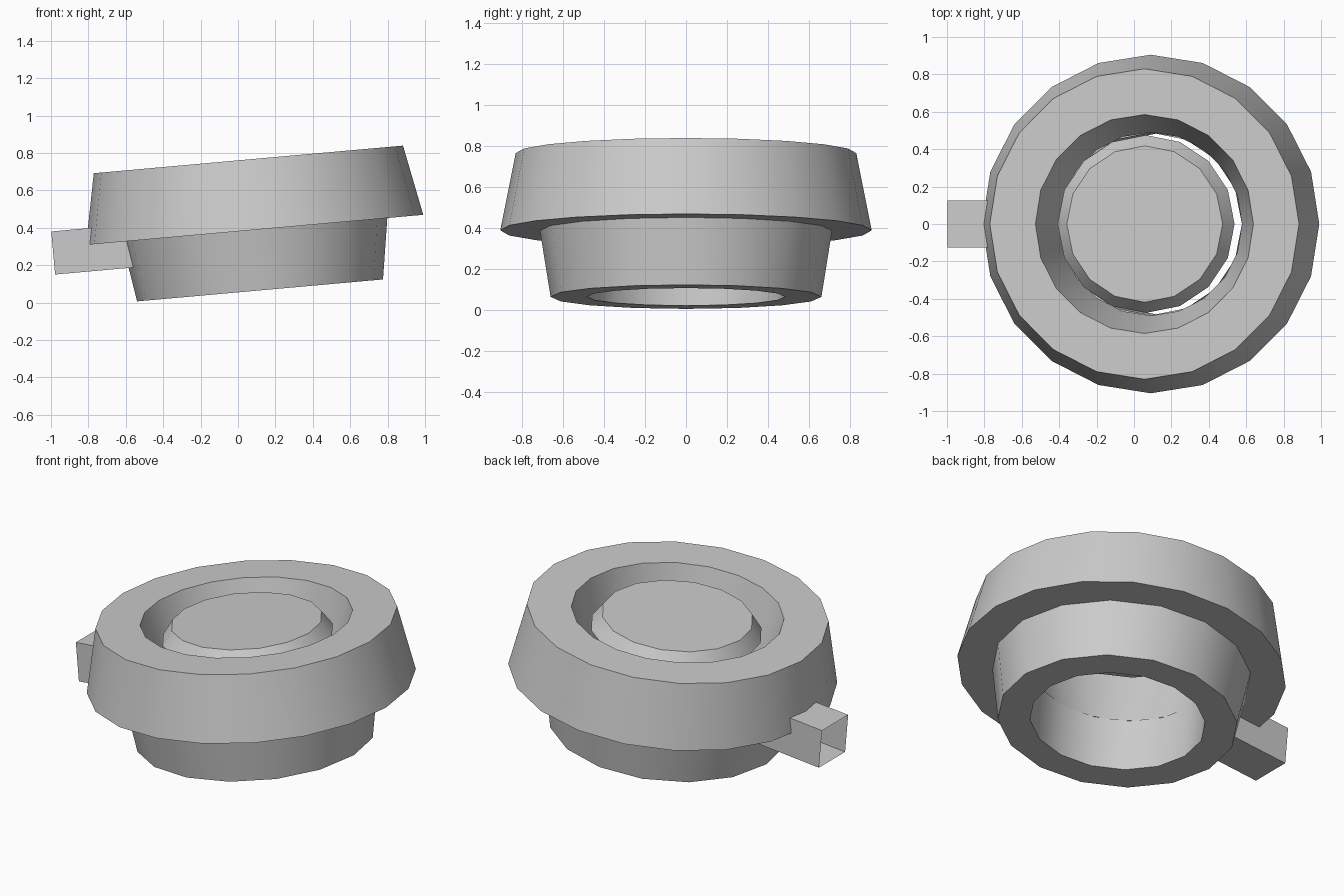
import bpy, bmesh, math
from mathutils import Matrix, Vector

cube = bpy.data.objects.get("Cube")
if cube:
    bpy.data.objects.remove(cube, do_unlink=True)

# One plain grey material
grey = bpy.data.materials.new("plain_grey")
grey.use_nodes = True
colour = (0.6, 0.6, 0.6, 1)
grey.diffuse_color = colour
grey.node_tree.nodes["Principled BSDF"].inputs["Base Color"].default_value = colour

# The whole assembly leans about the y axis
lean = Matrix.Translation((0.118, 0, 0.065)) @ Matrix.Rotation(math.radians(-5.1), 4, 'Y')


def add_object(name, bm, smooth=True):
    mesh = bpy.data.meshes.new(name)
    bm.to_mesh(mesh)
    bm.free()
    mesh.materials.append(grey)
    obj = bpy.data.objects.new(name, mesh)
    bpy.context.collection.objects.link(obj)
    obj.matrix_world = lean
    if smooth:
        bpy.ops.object.select_all(action='DESELECT')
        obj.select_set(True)
        bpy.context.view_layer.objects.active = obj
        bpy.ops.object.shade_smooth_by_angle(angle=math.radians(30))
    return obj


def lathe(name, profile, sides, closed=False, caps=False):
    """Turn an (r, z) profile, listed upward on the outside, around z."""
    bm = bmesh.new()
    rings = []
    for r, z in profile:
        angles = [math.tau * i / sides for i in range(sides)]
        rings.append([bm.verts.new((r * math.cos(a), r * math.sin(a), z)) for a in angles])
    pairs = list(zip(rings, rings[1:]))
    if closed:
        pairs.append((rings[-1], rings[0]))
    for low, high in pairs:
        for i in range(sides):
            j = (i + 1) % sides
            bm.faces.new((low[i], low[j], high[j], high[i]))
    if caps:
        bm.faces.new(rings[0][::-1])
        bm.faces.new(rings[-1])
    return add_object(name, bm)


# Wide upper ring with a funnel-shaped opening
lathe("upper_ring", [(0.49, 0.325), (0.905, 0.325), (0.83, 0.703), (0.585, 0.703)], 20, closed=True)

# Tapered lower collar, open through the middle
lathe("lower_collar", [(0.49, 0.325), (0.483, 0), (0.66, 0), (0.712, 0.325)], 16)

# Bevelled disc held in the opening
lathe("centre_disc", [(0.475, 0.6), (0.418, 0.682)], 16, caps=True)

# Square side spout with an open outer end
bm = bmesh.new()
bmesh.ops.create_cube(bm, size=1)
bmesh.ops.scale(bm, vec=(0.5, 0.25, 0.231), verts=bm.verts)
bmesh.ops.translate(bm, vec=(-0.834, 0, 0.2975), verts=bm.verts)
outer_end = [f for f in bm.faces if f.normal.dot(Vector((-1, 0, 0))) > 0.9]
bmesh.ops.delete(bm, geom=outer_end, context='FACES_ONLY')
add_object("side_spout", bm, smooth=False)
